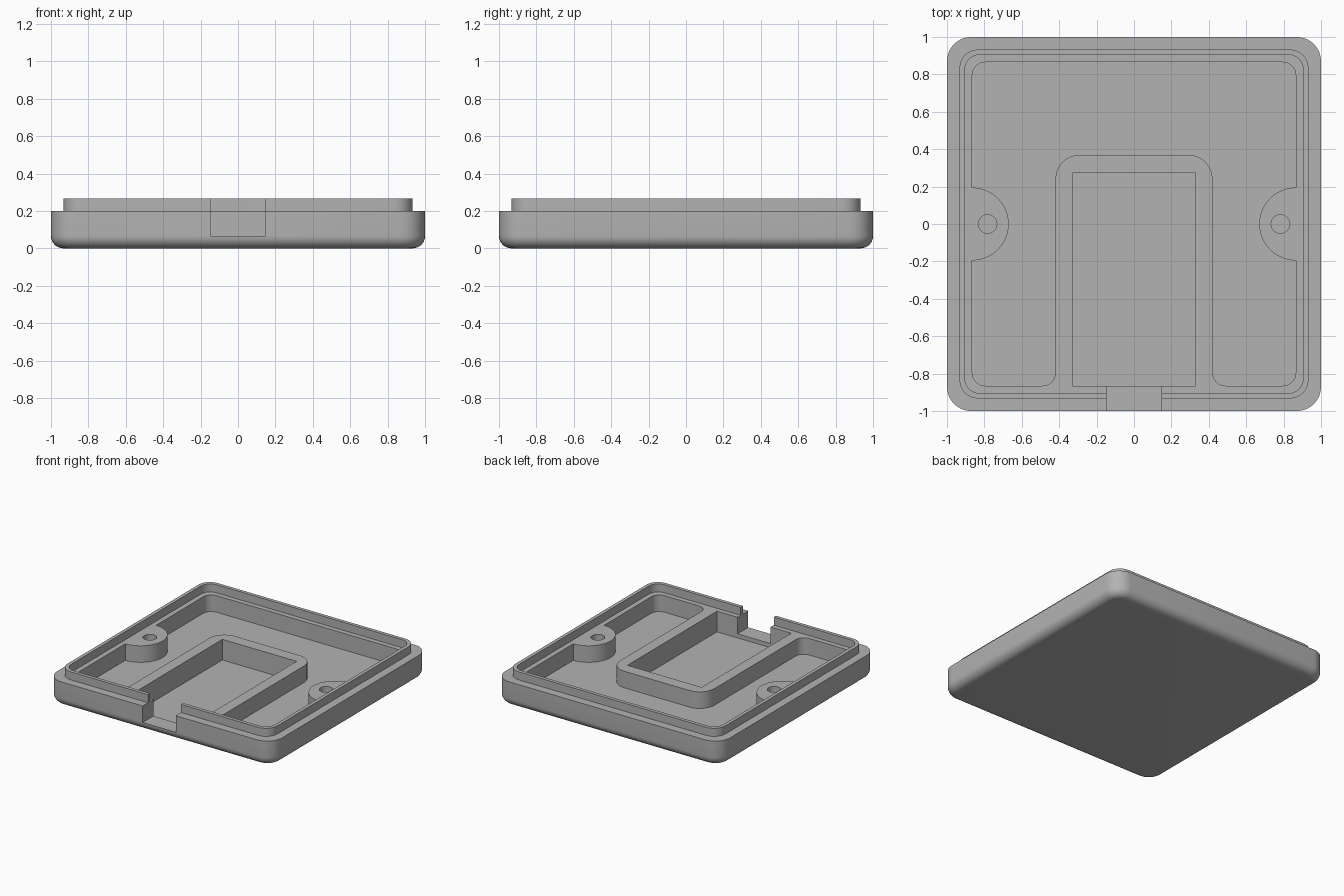
import bpy
import bmesh
from math import cos, sin, pi, radians
from mathutils import Vector

cube = bpy.data.objects.get("Cube")
if cube:
    bpy.data.objects.remove(cube, do_unlink=True)

grey = bpy.data.materials.new("plain grey")
grey.use_nodes = True
colour = (0.45, 0.45, 0.45, 1)
grey.diffuse_color = colour
grey.node_tree.nodes["Principled BSDF"].inputs["Base Color"].default_value = colour

FLOOR, RIM, LIP = 0.067, 0.2, 0.265
INNER = 0.865


def outline(corners, steps=8):
    """Closed outline with right-angle corners (x, y, radius) rounded off."""
    pts = []
    for i, (x, y, r) in enumerate(corners):
        p = Vector((x, y))
        if r == 0:
            pts.append(p)
            continue
        a = (Vector(corners[i - 1][:2]) - p).normalized()
        b = (Vector(corners[(i + 1) % len(corners)][:2]) - p).normalized()
        for k in range(steps + 1):
            t = k / steps * pi / 2
            pts.append(p + r * (a * (1 - sin(t)) + b * (1 - cos(t))))
    return pts


def square(h, r):
    return outline([(h, h, r), (-h, h, r), (-h, -h, r), (h, -h, r)])


def loft(name, layers):
    """Solid through matching outlines at given heights, capped at both ends."""
    bm = bmesh.new()
    rings = [[bm.verts.new((p.x, p.y, z)) for p in pts] for pts, z in layers]
    n = len(rings[0])
    for low, high in zip(rings, rings[1:]):
        for i in range(n):
            j = (i + 1) % n
            bm.faces.new((low[i], low[j], high[j], high[i]))
    bm.faces.new(rings[0])
    bm.faces.new(rings[-1])
    bmesh.ops.recalc_face_normals(bm, faces=bm.faces)
    mesh = bpy.data.meshes.new(name)
    bm.to_mesh(mesh)
    bm.free()
    mesh.materials.append(grey)
    ob = bpy.data.objects.new(name, mesh)
    bpy.context.collection.objects.link(ob)
    return ob


def cut(target, name, pts, z0, z1=0.4):
    """Subtract a prism from the target."""
    cutter = loft(name, [(pts, z0), (pts, z1)])
    cutter.hide_render = True
    bpy.context.view_layer.objects.active = target
    mod = target.modifiers.new(name, "BOOLEAN")
    mod.operation = "DIFFERENCE"
    mod.solver = "EXACT"
    mod.object = cutter
    bpy.ops.object.modifier_apply(modifier=mod.name)
    bpy.data.objects.remove(cutter, do_unlink=True)


# Tray body: rounded underside, rim, raised lip and the ledge inside the lip
edge = 0.066
layers = []
for k in range(9):
    t = k / 8 * pi / 2
    inset = edge * (1 - sin(t))
    layers.append((square(1 - inset, 0.13 - inset), edge * (1 - cos(t))))
layers += [(square(1, 0.13), RIM), (square(0.933, 0.1), RIM),
           (square(0.933, 0.1), LIP), (square(0.905, 0.08), LIP),
           (square(0.905, 0.08), RIM)]
tray = loft("enclosure_tray", layers)

# Main cavity, leaving the screw bosses and the U-shaped wall standing
half = outline([(0, INNER, 0), (INNER, INNER, 0.07), (INNER, 0, 0),
                (INNER, -INNER, 0.07), (0.42, -INNER, 0.07),
                (0.42, 0.37, 0.13), (0, 0.37, 0)])
boss = [Vector((INNER - 0.195 * sin(a), 0.195 * cos(a)))
        for a in (k / 24 * pi for k in range(25))]
at = half.index(Vector((INNER, 0)))
half[at:at + 1] = boss
mirrored = [Vector((-p.x, p.y)) for p in reversed(half[1:-1])]
cut(tray, "cavity", half + mirrored, FLOOR)


def box(x0, x1, y0, y1):
    return [Vector(p) for p in ((x0, y0), (x1, y0), (x1, y1), (x0, y1))]


# Recessed pocket inside the U-shaped wall, and the notch through the front
cut(tray, "pocket", box(-0.33, 0.33, -INNER, 0.273), 0.034)
cut(tray, "notch", box(-0.147, 0.147, -1.1, -INNER + 0.002), FLOOR)

# Blind screw holes in the bosses
for side in (-1, 1):
    hole = [Vector((side * 0.783 + 0.05 * cos(a), 0.05 * sin(a)))
            for a in (k / 24 * 2 * pi for k in range(24))]
    cut(tray, "screw_hole", hole, FLOOR)

bpy.ops.object.select_all(action="DESELECT")
tray.select_set(True)
bpy.context.view_layer.objects.active = tray
bpy.ops.object.shade_smooth_by_angle(angle=radians(30))
